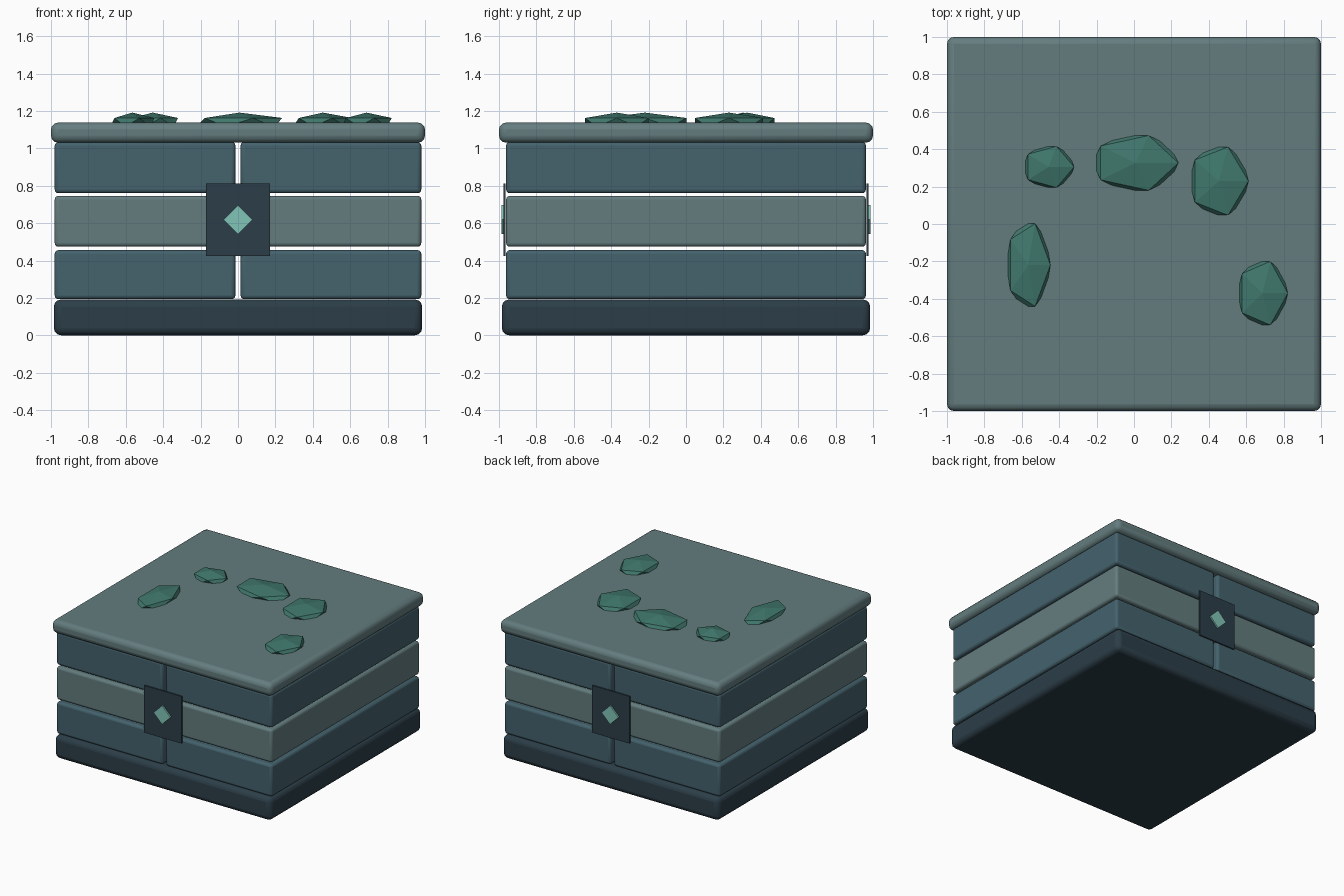
import bpy

if "Cube" in bpy.data.objects:
    bpy.data.objects.remove(bpy.data.objects["Cube"])


def material(name, rgb):
    m = bpy.data.materials.new(name)
    m.diffuse_color = (*rgb, 1)
    m.use_nodes = True
    m.node_tree.nodes["Principled BSDF"].inputs["Base Color"].default_value = m.diffuse_color
    return m


DARK = material("dark_slate", (0.025, 0.048, 0.065))
BLUE = material("blue_stone", (0.058, 0.122, 0.152))
GREY = material("grey_stone", (0.127, 0.203, 0.21))
GEM = material("gem", (0.22, 0.56, 0.48))
MOSS = material("moss", (0.05, 0.185, 0.15))


def box(name, x, y, z, mat, bevel=0.0, segments=3):
    """Box from (min, max) ranges, optionally with rounded edges."""
    r = (x, y, z)
    bpy.ops.mesh.primitive_cube_add(size=1, location=[(a + b) / 2 for a, b in r])
    o = bpy.context.object
    o.name = name
    o.scale = [b - a for a, b in r]
    bpy.ops.object.transform_apply(location=False, rotation=False, scale=True)
    o.data.materials.append(mat)
    if bevel:
        m = o.modifiers.new("rounded", "BEVEL")
        m.width = bevel
        m.segments = segments
        bpy.ops.object.shade_smooth_by_angle(angle=0.6)
    return o


# Base and lid slabs
box("base_slab", (-0.985, 0.985), (-0.985, 0.985), (0, 0.192), DARK, 0.04)
box("lid_slab", (-1, 1), (-1, 1), (1.03, 1.138), GREY, 0.038)

# Stone courses: split, whole, split
for course, z in (("lower", (0.194, 0.456)), ("upper", (0.76, 1.034))):
    box(course + "_left_block", (-0.98, -0.014), (-0.962, 0.962), z, BLUE, 0.02)
    box(course + "_right_block", (0.014, 0.98), (-0.962, 0.962), z, BLUE, 0.02)
box("middle_block", (-0.98, 0.98), (-0.962, 0.962), (0.474, 0.746), GREY, 0.02)

# Plaque with diamond gem on front and back
for side, s in (("front", -1), ("back", 1)):
    y = sorted((s * 0.964, s * 0.975))
    box(side + "_plaque", (-0.17, 0.17), y, (0.425, 0.812), DARK)
    bpy.ops.mesh.primitive_cylinder_add(vertices=4, radius=0.077, depth=0.018,
                                        location=(0, s * 0.978, 0.619),
                                        rotation=(1.570796, 0, 0))
    gem = bpy.context.object
    gem.name = side + "_gem"
    gem.data.materials.append(GEM)

# Faceted moss clumps half sunk in the lid: x range, y range
clumps = [((-0.58, -0.32), (0.195, 0.415)), ((-0.2, 0.237), (0.18, 0.473)),
          ((0.31, 0.612), (0.047, 0.412)), ((-0.672, -0.447), (-0.44, 0.002)),
          ((0.565, 0.822), (-0.54, -0.2))]
for i, ((x0, x1), (y0, y1)) in enumerate(clumps, 1):
    rx, ry = (x1 - x0) / 1.704, (y1 - y0) / 1.701
    bpy.ops.mesh.primitive_ico_sphere_add(subdivisions=1, radius=1,
                                          location=(x1 - 0.894 * rx, (y0 + y1) / 2, 1.139))
    clump = bpy.context.object
    clump.name = f"moss_clump_{i}"
    clump.scale = (rx, ry, 0.052)
    clump.data.materials.append(MOSS)
